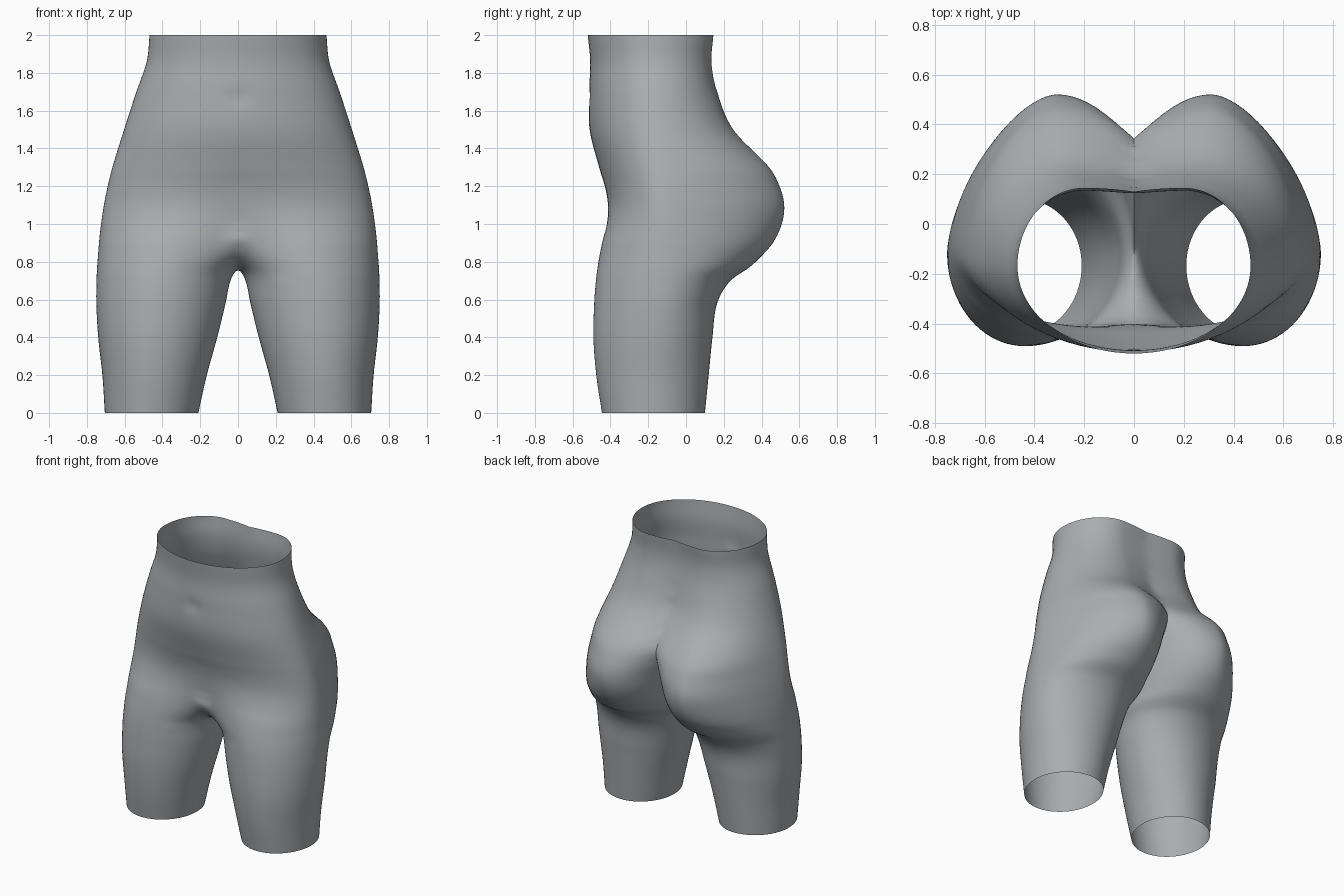
import bpy, bmesh, math

if "Cube" in bpy.data.objects:
    bpy.data.objects.remove(bpy.data.objects["Cube"])

# Half-body levels: z, outer x, front y, back y, x of front peak, x of back peak,
# inner x of the front curve, inner x of the back curve (negative = past the middle)
LEVELS = [
    (0.00, .705, -.445, .10, .46, .45, .21, .21),
    (0.20, .718, -.475, .12, .45, .43, .165, .165),
    (0.40, .74, -.49, .14, .44, .41, .11, .11),
    (0.58, .75, -.486, .165, .42, .38, .066, .066),
    (0.70, .749, -.477, .235, .40, .36, .040, .040),
    (0.77, .746, -.468, .335, .38, .34, .002, .004),
    (0.82, .742, -.460, .39, .36, .33, -.08, -.004),
    (0.90, .736, -.444, .46, .33, .32, -.16, -.02),
    (1.00, .725, -.42, .507, .25, .31, -.30, -.045),
    (1.10, .71, -.414, .52, .15, .31, -.50, -.08),
    (1.20, .69, -.43, .495, .08, .30, -.65, -.14),
    (1.30, .665, -.46, .44, .03, .30, -.65, -.22),
    (1.50, .603, -.51, .25, .0, .25, -.60, -.254),
    (1.70, .538, -.513, .165, .0, .20, -.54, -.31),
    (1.86, .483, -.507, .135, .0, .20, -.48, -.40),
    (2.00, .468, -.52, .145, .0, .20, -.47, -.456),
]
ROWS, QUARTER = 100, 20


def level(z):
    """Smoothly interpolated level values at height z."""
    k = max(i for i in range(len(LEVELS) - 1) if LEVELS[i][0] <= z + 1e-6)
    a, b = LEVELS[k], LEVELS[k + 1]
    p, n = LEVELS[max(k - 1, 0)], LEVELS[min(k + 2, len(LEVELS) - 1)]
    h = b[0] - a[0]
    t = (z - a[0]) / h
    out = []
    for j in range(1, 8):
        ma, mb = (b[j] - p[j]) / (b[0] - p[0]) * h, (n[j] - a[j]) / (n[0] - a[0]) * h
        out.append((2*t**3 - 3*t*t + 1) * a[j] + (t**3 - 2*t*t + t) * ma
                   + (3*t*t - 2*t**3) * b[j] + (t**3 - t*t) * mb)
    return out


def bell(v, centre, width):
    return math.exp(-((v - centre) / width) ** 2)


def ring(z):
    """Four quarter curves joined into one cross-section."""
    xo, yf, yb, cf, cb, xf, xb = level(z)
    cy = -.17 + .07 * bell(z, .9, .5)
    power = 1 + .2 * bell(z, 1.1, .3)
    quarters = [(cb, xo, yb, 0, power), (cb, xb, yb, 1, 1),
                (cf, xf, yf, 0, 1), (cf, xo, yf, 1, 1)]
    points = []
    for cx, side, end, flip, e in quarters:
        for i in range(QUARTER):
            a = i / QUARTER * math.pi / 2
            if flip:
                a = math.pi / 2 - a
            c, s = max(math.cos(a), 0) ** e, max(math.sin(a), 0) ** e
            points.append((cx + (side - cx) * c, cy + (end - cy) * s, z))
    return points


# Loft one side, trim it at the middle and mirror it
bm = bmesh.new()
rings = [[bm.verts.new(p) for p in ring(2 * r / ROWS)] for r in range(ROWS + 1)]
for low, high in zip(rings, rings[1:]):
    for i in range(4 * QUARTER):
        j = (i + 1) % (4 * QUARTER)
        bm.faces.new((low[i], low[j], high[j], high[i]))
bmesh.ops.bisect_plane(bm, geom=bm.verts[:] + bm.edges[:] + bm.faces[:], dist=1e-5,
                       plane_co=(0, 0, 0), plane_no=(-1, 0, 0), clear_outer=True)
copy = bmesh.ops.duplicate(bm, geom=bm.verts[:] + bm.edges[:] + bm.faces[:])["geom"]
for v in copy:
    if isinstance(v, bmesh.types.BMVert):
        v.co.x = -v.co.x
bmesh.ops.reverse_faces(bm, faces=[f for f in copy if isinstance(f, bmesh.types.BMFace)])
bmesh.ops.remove_doubles(bm, verts=bm.verts[:], dist=.0008)

# Soften the front of the crotch and the lower back
soft = [v for v in bm.verts if not v.is_boundary and (
        (v.co.y < -.1 and .7 < v.co.z < 1.2 and abs(v.co.x) < .3)
        or (v.co.y > 0 and 1.36 < v.co.z < 1.98 and abs(v.co.x) < .2))]
for _ in range(12):
    bmesh.ops.smooth_vert(bm, verts=soft, factor=.5, use_axis_x=True, use_axis_y=True,
                          use_axis_z=True)

# Front mound and navel
for v in bm.verts:
    x, y, z = v.co
    if y < -.2:
        v.co.y -= .035 * bell(x, 0, .07) * bell(z, .89, .08)
        v.co.y += .014 * bell(x, 0, .035) * bell(z, 1.67, .05)
bmesh.ops.recalc_face_normals(bm, faces=bm.faces[:])

mesh = bpy.data.meshes.new("lower_torso")
bm.to_mesh(mesh)
bm.free()
body = bpy.data.objects.new("lower_torso", mesh)
bpy.context.collection.objects.link(body)
grey = bpy.data.materials.new("mid grey")
grey.diffuse_color = (.40, .42, .44, 1)
grey.use_nodes = True
grey.node_tree.nodes["Principled BSDF"].inputs["Base Color"].default_value = grey.diffuse_color
mesh.materials.append(grey)
bpy.context.view_layer.objects.active = body
body.select_set(True)
bpy.ops.object.shade_smooth_by_angle(angle=math.radians(60))
